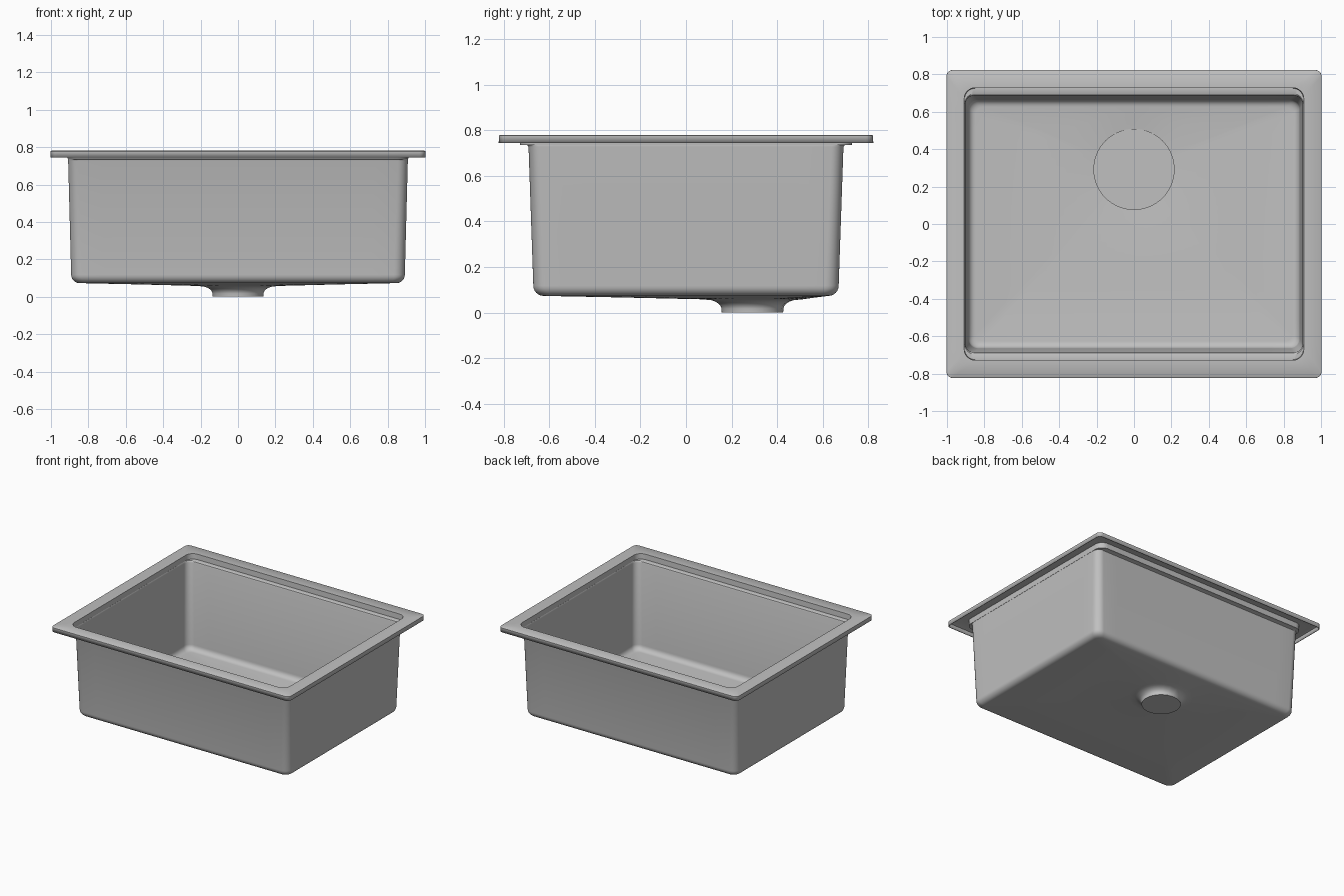
import bpy, bmesh, math
from mathutils import Vector

if "Cube" in bpy.data.objects:
    bpy.data.objects.remove(bpy.data.objects["Cube"])

steel = bpy.data.materials.new("brushed steel grey")
steel.diffuse_color = (0.53, 0.53, 0.53, 1)
steel.use_nodes = True
steel.node_tree.nodes["Principled BSDF"].inputs["Base Color"].default_value = steel.diffuse_color

DRAIN = Vector((0, 0.292))
CORNER, EDGE = 8, 14          # segments per corner and per straight side


def rounded_rect(hx, hy, r):
    """Counter-clockwise outline with evenly divided straight sides."""
    pts = []
    for k, (sx, sy) in enumerate(((1, 1), (-1, 1), (-1, -1), (1, -1))):
        c = Vector((sx * (hx - r), sy * (hy - r)))
        for i in range(CORNER + 1):
            a = math.pi / 2 * (k + i / CORNER)
            pts.append(c + r * Vector((math.cos(a), math.sin(a))))
    out, n = [], CORNER + 1
    for k in range(4):
        out += pts[k * n:(k + 1) * n]
        a, b = pts[(k + 1) * n - 1], pts[((k + 1) * n) % len(pts)]
        out += [a.lerp(b, j / EDGE) for j in range(1, EDGE)]
    return out


def finish(bm, name, thickness=0):
    mesh = bpy.data.meshes.new(name)
    bm.to_mesh(mesh)
    bm.free()
    ob = bpy.data.objects.new(name, mesh)
    bpy.context.collection.objects.link(ob)
    mesh.materials.append(steel)
    bpy.ops.object.select_all(action='DESELECT')
    ob.select_set(True)
    bpy.context.view_layer.objects.active = ob
    bpy.ops.object.shade_smooth_by_angle(angle=math.radians(35))
    if thickness:
        mod = ob.modifiers.new("sheet", 'SOLIDIFY')
        mod.thickness, mod.offset = thickness, 0
    return ob


def loft(bm, rings):
    """Skin consecutive rings of 3D points; returns the last ring of vertices."""
    prev = None
    for ring in rings:
        cur = [bm.verts.new(p) for p in ring]
        if prev:
            for i in range(len(cur)):
                j = (i + 1) % len(cur)
                bm.faces.new((prev[i], prev[j], cur[j], cur[i]))
        prev = cur
    return prev


def at(points, z):
    return [(p.x, p.y, z) for p in points]


# Bowl sheet: folded lip, flat rim, step, ledge, tapered walls, filleted floor
sections = [
    (1.0, 0.82, 0.03, 0.745), (1.0, 0.82, 0.03, 0.776),
    (0.997, 0.817, 0.03, 0.778),
    (0.91, 0.73, 0.06, 0.778), (0.908, 0.728, 0.06, 0.738),
    (0.907, 0.697, 0.055, 0.738), (0.906, 0.692, 0.05, 0.735),
    (0.905, 0.689, 0.05, 0.727),
]
fillet, wall_x, wall_y, floor_z = 0.042, 0.889, 0.668, 0.076
for i in range(7):
    a = math.pi / 2 * i / 6
    inset = fillet * (1 - math.cos(a))
    sections.append((wall_x - inset, wall_y - inset, 0.055 - inset * 0.4,
                     floor_z + fillet * (1 - math.sin(a))))
rings = [at(rounded_rect(hx, hy, r), z) for hx, hy, r, z in sections]

# Floor falls gently to the drain, then flares down into the outlet
edge = rounded_rect(*sections[-1][:3])
dirs = [(p - DRAIN).normalized() for p in edge]
mid = [p.lerp(DRAIN + 0.22 * d, 0.5) for p, d in zip(edge, dirs)]
rings.append(at(mid, 0.069))
for r, z in ((0.22, 0.061), (0.18, 0.057), (0.16, 0.05), (0.145, 0.04),
             (0.136, 0.028), (0.133, 0.018), (0.133, 0.003)):
    rings.append(at([DRAIN + r * d for d in dirs], z))

bm = bmesh.new()
last = loft(bm, rings)
bm.faces.new(last)            # closed outlet base
bmesh.ops.recalc_face_normals(bm, faces=bm.faces)
finish(bm, "sink_bowl", 0.006)

# Round cover plate over the drain, set with a hairline gap above the floor
bm = bmesh.new()
bmesh.ops.create_cone(bm, cap_ends=True, segments=64, radius1=0.217,
                      radius2=0.217, depth=0.007)
bmesh.ops.translate(bm, verts=bm.verts, vec=(DRAIN.x, DRAIN.y, 0.0685))
finish(bm, "drain_cover")
